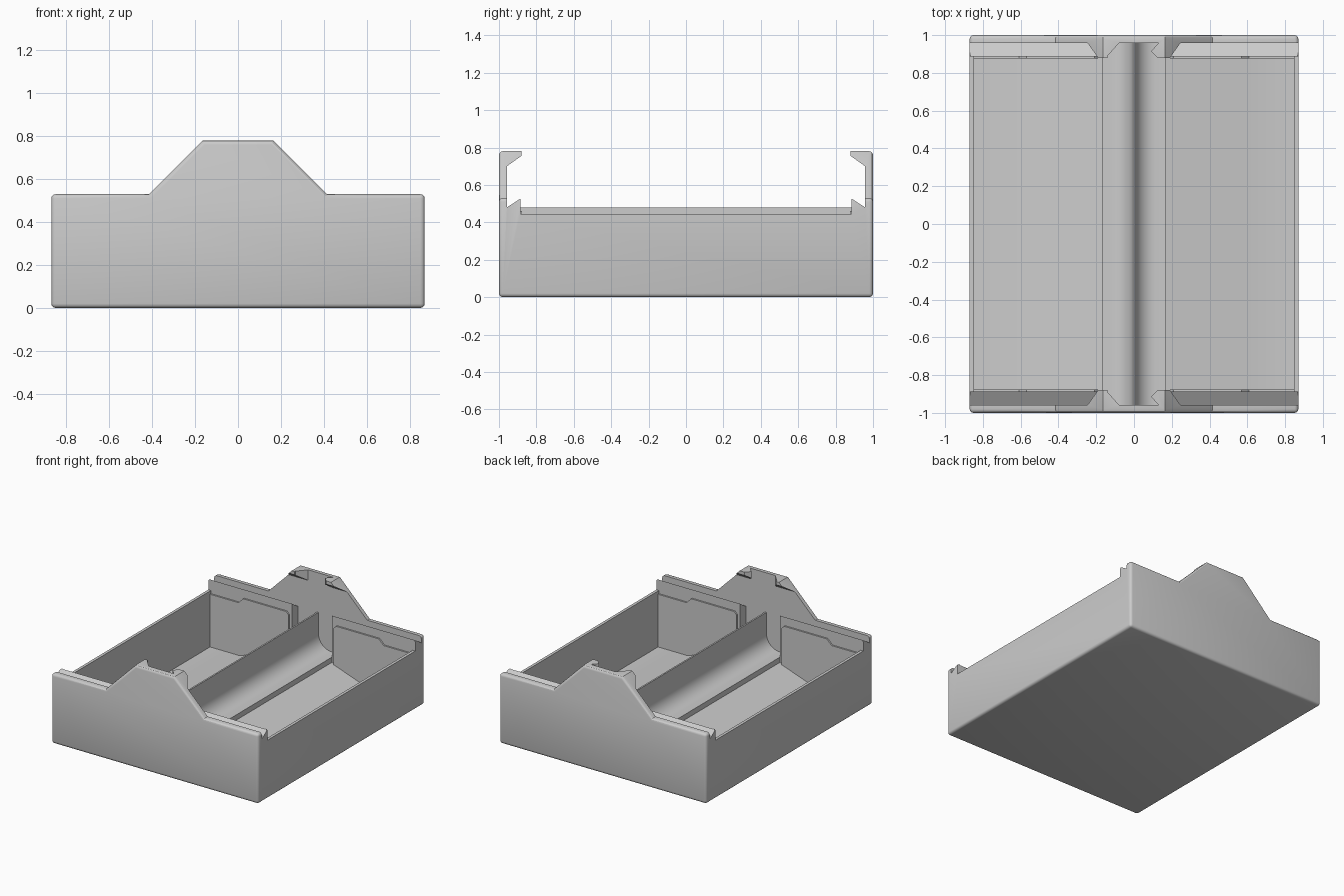
import bpy, bmesh, math
from mathutils import Vector

if "Cube" in bpy.data.objects:
    bpy.data.objects.remove(bpy.data.objects["Cube"])


def prism(name, pts, axis, a, b):
    """Extrude a closed 2D outline along an axis from a to b."""
    place = {'x': lambda p, t: (t, p[0], p[1]),
             'y': lambda p, t: (p[0], t, p[1]),
             'z': lambda p, t: (p[0], p[1], t)}[axis]
    bm = bmesh.new()
    face = bm.faces.new([bm.verts.new(place(p, a)) for p in pts])
    new = bmesh.ops.extrude_face_region(bm, geom=[face])['geom']
    shift = Vector(place((0, 0), b - a))
    bmesh.ops.translate(bm, vec=shift, verts=[v for v in new if isinstance(v, bmesh.types.BMVert)])
    bmesh.ops.recalc_face_normals(bm, faces=bm.faces)
    me = bpy.data.meshes.new(name)
    bm.to_mesh(me)
    bm.free()
    ob = bpy.data.objects.new(name, me)
    bpy.context.collection.objects.link(ob)
    return ob


def rect(x0, x1, z0, z1):
    return [(x0, z0), (x1, z0), (x1, z1), (x0, z1)]


def mirrored(half):
    """Complete a symmetric outline from its right half."""
    return half + [(-x, z) for x, z in reversed(half)]


def activate(ob):
    bpy.ops.object.select_all(action='DESELECT')
    ob.select_set(True)
    bpy.context.view_layer.objects.active = ob


def cut(ob, cutter):
    activate(ob)
    m = ob.modifiers.new('cut', 'BOOLEAN')
    m.operation, m.solver, m.object = 'DIFFERENCE', 'EXACT', cutter
    bpy.ops.object.modifier_apply(modifier=m.name)
    bpy.data.objects.remove(cutter)


def smooth(ob):
    activate(ob)
    bpy.ops.object.shade_smooth_by_angle(angle=math.radians(30))


# Tray body: raised-peak outline with rounded outer edges
W = 0.87
tray = prism('tray_body', mirrored([(W, 0), (W, 0.53), (0.415, 0.53), (0.165, 0.78)]), 'y', -1, 1)
bm = bmesh.new()
bm.from_mesh(tray.data)
edges = [e for e in bm.edges
         if not (abs(e.verts[0].co.y - e.verts[1].co.y) > 1 and abs(e.verts[0].co.x) < 0.5)]
bmesh.ops.bevel(bm, geom=edges, offset=0.02, segments=3, profile=0.5, affect='EDGES')
bm.to_mesh(tray.data)
bm.free()

# Compartments with sloped floor rising towards the middle
cut(tray, prism('cavity_cutter', mirrored([(0.17, 0.17), (0.6, 0.02), (0.848, 0.02), (0.848, 0.6)][::-1]),
                'y', -0.888, 0.888))
# Lower side walls
for s in (-1, 1):
    cut(tray, prism('side_cutter', rect(*sorted((s * 0.8, s * 1.0)), 0.445, 1), 'y', -0.886, 0.886))
# Vertical slots for the divider
cut(tray, prism('slot_cutter', rect(-0.168, 0.168, 0.12, 0.6), 'y', -0.957, 0.957))
# Undercut groove along each end wall and the overhanging clips
cut(tray, prism('groove_cutter', mirrored([(0.88, 0.53), (0.957, 0.48), (0.957, 0.70),
                                           (0.88, 0.755), (0.88, 1)]), 'x', -1.2, 1.2))
# Gap between the clips
for s in (-1, 1):
    gap = [(-0.14, 0.8), (-0.14, 0.89), (-0.08, 0.957), (0.13, 0.957), (0.09, 0.915), (0.13, 0.875), (0.13, 0.8)]
    cut(tray, prism('clip_gap_cutter', [(x, s * y) for x, y in gap], 'z', 0.6, 1))
smooth(tray)

# Divider: thin wall with filleted foot on a raised platform
r = 0.11
fillet = [(0.006 + r - r * math.cos(t), 0.21 + r - r * math.sin(t))
          for t in (math.pi / 2 * (1 - i / 8) for i in range(9))]
divider = prism('divider', mirrored([(0.168, 0.05), (0.168, 0.21)] + fillet + [(0.006, 0.48)]),
                'y', -0.957, 0.957)
smooth(divider)

# Shallow stepped plates on the inner end walls
for sy in (-1, 1):
    for sx in (-1, 1):
        outline = [(0.19, 0.01), (0.19, 0.44), (0.21, 0.46), (0.57, 0.46), (0.61, 0.42), (0.86, 0.42), (0.86, 0.01)]
        prism('end_plate', [(sx * x, z) for x, z in outline], 'y', *sorted((sy * 0.876, sy * 0.9)))
